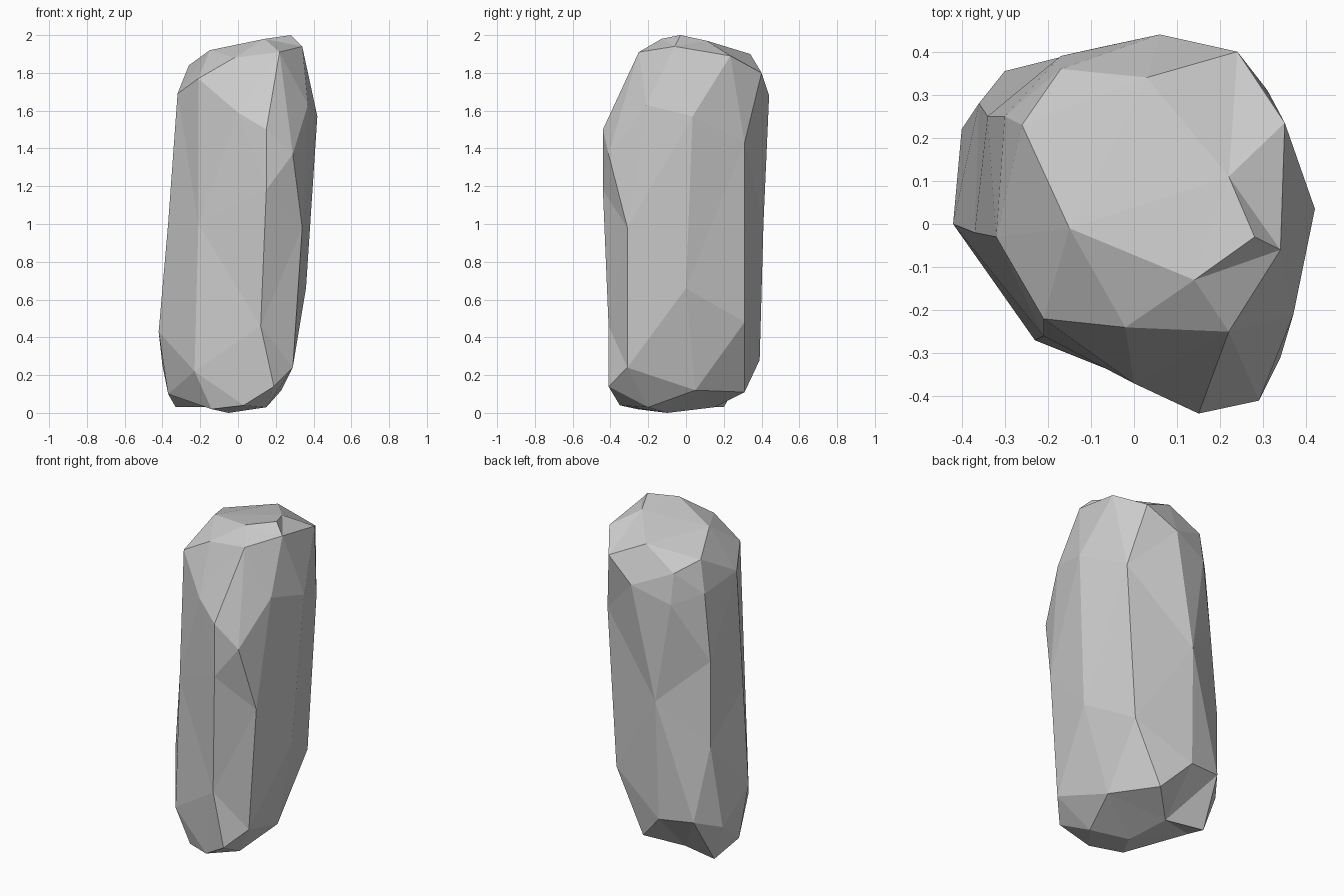
import bpy, bmesh
from mathutils import Vector

# Corner points of the stone, from the crown down to the base
CORNERS = [
    # crown
    (-.26, .23, 1.84), (-.15, -.01, 1.92), (.14, -.13, 1.98), (.28, -.03, 2.0),
    (.22, .11, 1.97), (.03, .34, 1.9), (-.17, .36, 1.78),
    # shoulder
    (-.32, -.03, 1.69), (-.21, -.22, 1.77), (-.02, -.24, 1.88), (.22, -.25, 1.91),
    (.34, -.06, 1.94), (.35, .235, 1.89), (.24, .4, 1.8), (.06, .44, 1.68),
    (-.17, .39, 1.6), (-.3, .25, 1.65),
    # upper body
    (.15, -.44, 1.5), (.29, -.41, 1.37), (.37, -.21, 1.63), (.42, .035, 1.57),
    (.31, .31, 1.43), (0, -.37, 1.59),
    # middle
    (.15, -.44, 1.18), (.34, -.31, .98), (.36, 0, .66), (.25, .31, .48),
    (-.08, .41, 1.0), (-.34, .25, 1.25), (-.36, .28, .75), (-.21, -.26, 1.0),
    (-.37, -.02, 1.0),
    # lower body
    (.12, -.41, .46), (.29, -.31, .24), (.23, .05, .12), (.07, .31, .11),
    (-.09, .39, .28), (-.3, .355, .3), (-.4, .22, .25), (-.42, 0, .43),
    (-.23, -.27, .22), (.19, -.41, .14),
    # base
    (-.37, .02, .1), (-.33, .2, .03), (.03, -.35, .04), (.15, -.2, .03),
    (-.05, -.1, 0), (-.14, -.26, .02), (-.1, .15, .03),
]

# Stone pillar: wrap the corners on a sphere to get the facets, then restore
# the real positions so shallow dents survive
bm = bmesh.new()
real = {}
for c in CORNERS:
    p = Vector(c)
    v = bm.verts.new(Vector((p.x / .42, p.y / .42, p.z - 1)).normalized())
    real[v] = p
bmesh.ops.convex_hull(bm, input=list(bm.verts))
for v in bm.verts:
    v.co = real[v]
bmesh.ops.recalc_face_normals(bm, faces=bm.faces)

mesh = bpy.data.meshes.new("stone_pillar")
bm.to_mesh(mesh)
bm.free()
bpy.context.collection.objects.link(bpy.data.objects.new("stone_pillar", mesh))
